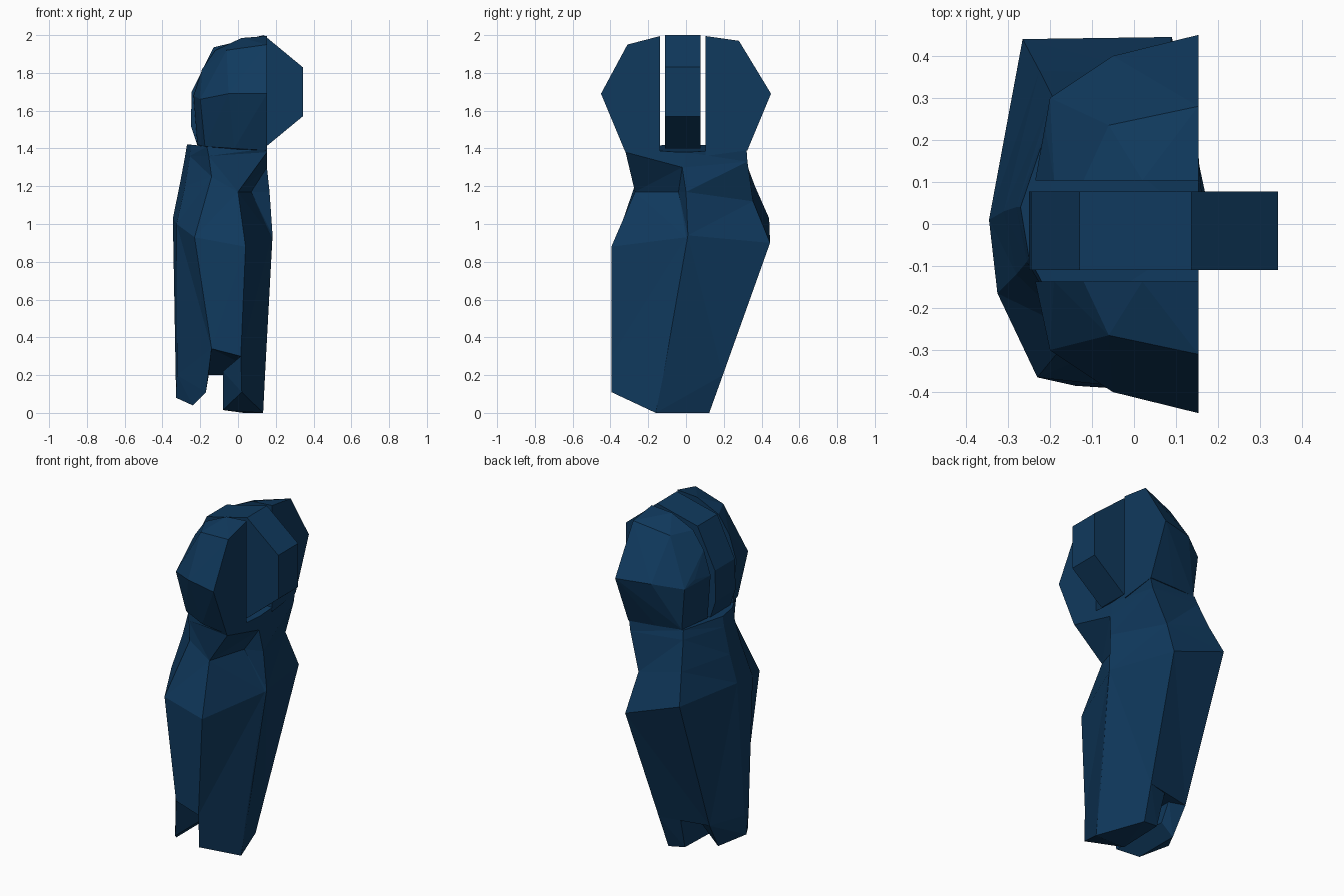
import bpy
import bmesh

default_cube = bpy.data.objects.get("Cube")
if default_cube:
    bpy.data.objects.remove(default_cube, do_unlink=True)

# One flat navy colour for the whole arm
navy = bpy.data.materials.new("navy_blue")
colour = (0.005, 0.041, 0.11, 1)
navy.diffuse_color = colour
navy.use_nodes = True
shader = next(n for n in navy.node_tree.nodes if n.type == "BSDF_PRINCIPLED")
shader.inputs["Base Color"].default_value = colour
shader.inputs["Roughness"].default_value = 0.8


def finish(name, mesh_builder):
    """Turn a bmesh into a flat shaded navy object."""
    bmesh.ops.recalc_face_normals(mesh_builder, faces=mesh_builder.faces[:])
    mesh = bpy.data.meshes.new(name)
    mesh_builder.to_mesh(mesh)
    mesh_builder.free()
    mesh.materials.append(navy)
    part = bpy.data.objects.new(name, mesh)
    bpy.context.collection.objects.link(part)
    return part


def faceted_block(name, corners):
    """Convex faceted solid around its corner points."""
    builder = bmesh.new()
    for corner in corners:
        builder.verts.new(corner)
    result = bmesh.ops.convex_hull(builder, input=builder.verts[:])
    unused = [v for v in result["geom_interior"] if isinstance(v, bmesh.types.BMVert)]
    bmesh.ops.delete(builder, geom=unused, context="VERTS")
    return finish(name, builder)


def loft_columns(name, columns):
    """Closed shell joining neighbouring edge columns, capped at both ends."""
    builder = bmesh.new()
    lines = [[builder.verts.new(point) for point in column] for column in columns]
    for index, line in enumerate(lines):
        following = lines[(index + 1) % len(lines)]
        for level in range(len(line) - 1):
            builder.faces.new((line[level], following[level],
                               following[level + 1], line[level + 1]))
    for end in (0, -1):
        builder.faces.new([line[end] for line in lines])
    bmesh.ops.triangulate(builder, faces=builder.faces[:])
    return finish(name, builder)


def plate(name, outline, front, back):
    """Prism with an outline in x and z, running from front to back."""
    return faceted_block(name, [(x, y, z) for x, z in outline for y in (front, back)])


# Upper arm: each column follows one hard edge from the shoulder to the elbow
front_inner_edge = [(.153, -.33, 1.4), (.153, -.32, 1.38), (0, -.27, 1.17),
                    (.04, -.395, .88), (.015, -.395, .3)]
recess_edge = [(.153, -.03, 1.38), (.153, -.02, 1.3), (.07, -.04, 1.17),
               (.178, 0, .93), (.141, -.13, .2)]
inner_ridge = [(.153, 0, 1.38), (.153, -.01, 1.3), (.167, 0, 1.17),
               (.183, .01, .94), (.143, -.12, .2)]
back_inner_edge = [(.153, .32, 1.4), (.14, .325, 1.33), (.065, .355, 1.12),
                   (.09, .445, .9), (.043, .195, .2)]
back_outer_edge = [(-.185, .29, 1.41), (-.195, .305, 1.36), (-.225, .365, 1.2),
                   (-.265, .44, 1.03), (-.25, .135, .2)]
outer_ridge = [(-.27, .04, 1.42), (-.28, .04, 1.36), (-.31, .03, 1.2),
               (-.345, .01, 1.03), (-.33, -.08, .2)]
outer_front_edge = [(-.25, -.08, 1.42), (-.255, -.09, 1.36), (-.28, -.12, 1.2),
                    (-.325, -.165, 1), (-.322, -.13, .2)]
front_outer_edge = [(-.165, -.24, 1.41), (-.155, -.245, 1.36), (-.14, -.255, 1.25),
                    (-.23, -.365, .93), (-.14, -.385, .34)]
loft_columns("upper_arm", [
    front_inner_edge, recess_edge, inner_ridge, back_inner_edge,
    back_outer_edge, outer_ridge, outer_front_edge, front_outer_edge])

# Elbow prongs continue the lower ends of those edges
faceted_block("inner_elbow_prong", [
    front_inner_edge[-1], recess_edge[-1], inner_ridge[-1], back_inner_edge[-1],
    (-.08, -.25, .22), (-.08, .17, .22), (.02, -.395, .11),
    (.133, -.16, 0), (.03, .123, 0), (-.08, -.18, .015), (-.07, .11, .015)])
faceted_block("outer_elbow_prong", [
    back_outer_edge[-1], outer_ridge[-1], outer_front_edge[-1], front_outer_edge[-1],
    (-.155, .11, .21), (-.155, -.34, .2), (-.17, -.35, .11), (-.17, .03, .11),
    (-.328, -.1, .08), (-.24, -.24, .04), (-.24, .04, .04)])


# Shoulder halves: one faceted shape, mirrored on either side of the slot
def shoulder_half(name, side, slot, crest, crest_height, lower_corner):
    flat_side = [(.153, slot, 1.995), (.153, crest, crest_height), (.153, .45, 1.69),
                 (.153, .325, 1.39), (.153, slot, 1.36)]
    middle = [(.02, slot, 1.985), (-.06, crest - .045, 1.92), (-.05, .4, 1.69),
              (-.02, .31, 1.4), (-.12, slot, 1.92)]
    outer_side = [(-.19, slot, 1.82), (-.235, slot, 1.68), (-.21, .22, 1.69),
                  (-.2, .3, 1.66), (-.175, lower_corner, 1.41), (-.215, slot, 1.42)]
    corners = flat_side + middle + outer_side
    return faceted_block(name, [(x, side * y, z) for x, y, z in corners])


shoulder_half("front_shoulder_half", -1, .137, .31, 1.95, .24)
shoulder_half("back_shoulder_half", 1, .104, .28, 1.97, .29)

# Shoulder hinge standing in the slot
hinge_outline = [(.137, 2), (.343, 1.83), (.343, 1.57), (.137, 1.4),
                 (-.21, 1.4), (-.25, 1.52), (-.245, 1.7), (-.13, 1.935)]
plate("shoulder_hinge", hinge_outline, -.11, .077)
